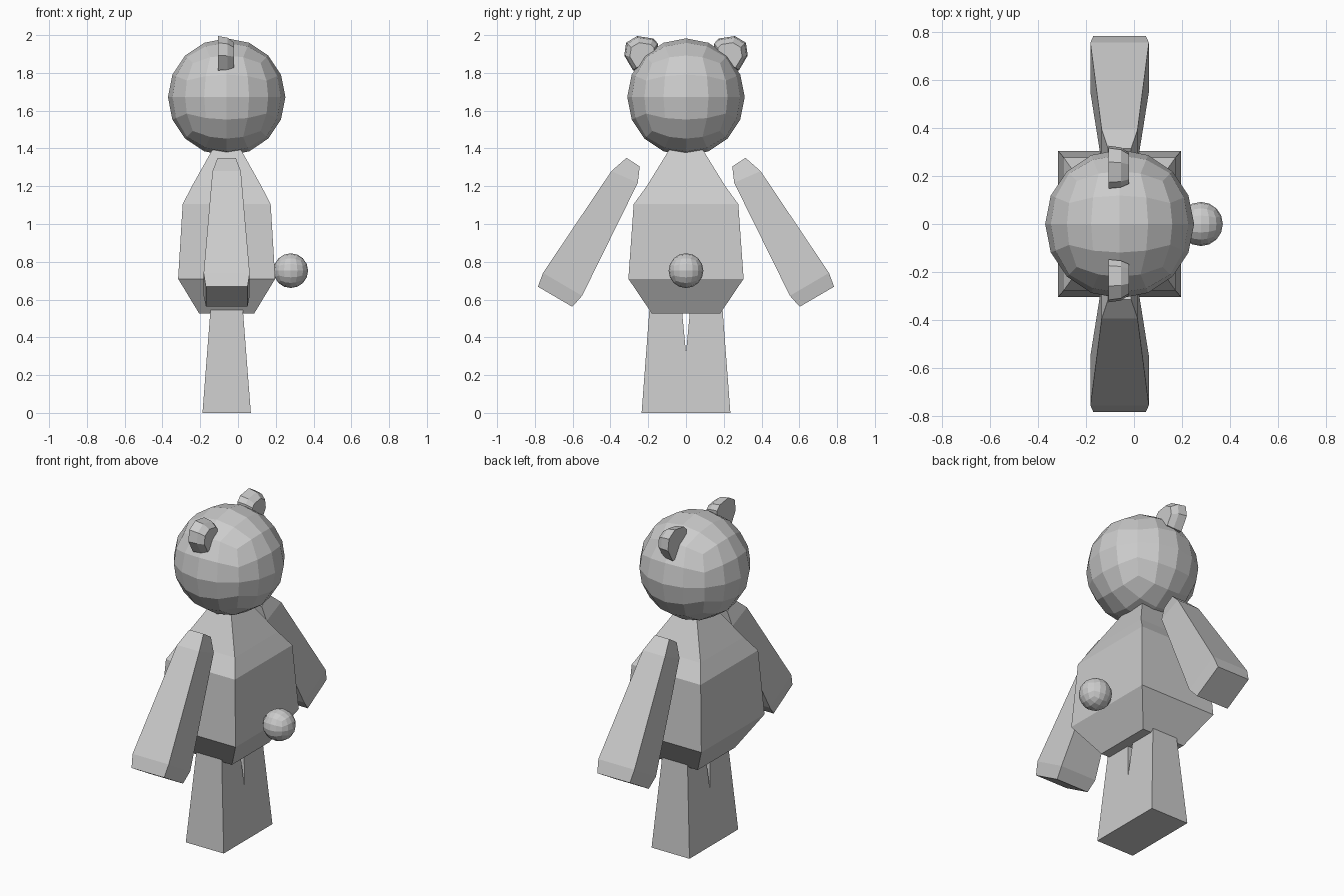
import bpy, bmesh, math
from mathutils import Vector

if "Cube" in bpy.data.objects:
    bpy.data.objects.remove(bpy.data.objects["Cube"])

CX = -0.06  # centre line of the figure, which faces -x

grey = bpy.data.materials.new("plain_grey")
grey.diffuse_color = (0.6, 0.6, 0.6, 1)
grey.use_nodes = True
grey.node_tree.nodes["Principled BSDF"].inputs["Base Color"].default_value = grey.diffuse_color


def finish(name, bm):
    bmesh.ops.recalc_face_normals(bm, faces=bm.faces[:])
    mesh = bpy.data.meshes.new(name)
    bm.to_mesh(mesh)
    bm.free()
    mesh.materials.append(grey)
    obj = bpy.data.objects.new(name, mesh)
    bpy.context.collection.objects.link(obj)
    return obj


def loft(name, rings):
    """Skin a list of equal-length rings and cap both ends."""
    bm = bmesh.new()
    loops = [[bm.verts.new(p) for p in ring] for ring in rings]
    n = len(loops[0])
    for a, b in zip(loops, loops[1:]):
        for i in range(n):
            j = (i + 1) % n
            bm.faces.new((a[i], a[j], b[j], b[i]))
    bm.faces.new(loops[0])
    bm.faces.new(loops[-1])
    return finish(name, bm)


def box_ball(name, centre, radius):
    """Faceted ball made from an evenly subdivided cube."""
    bm = bmesh.new()
    bmesh.ops.create_cube(bm, size=2)
    bmesh.ops.subdivide_edges(bm, edges=bm.edges[:], cuts=3, use_grid_fill=True)
    for v in bm.verts:
        p = Vector([math.tan(c * math.pi / 4) for c in v.co])
        v.co = Vector(centre) + p.normalized() * radius
    return finish(name, bm)


def rect(z, hx, y0, y1):
    return [(CX - hx, y0, z), (CX + hx, y0, z), (CX + hx, y1, z), (CX - hx, y1, z)]


# Head and round tail
box_ball("head", (CX, 0, 1.672), 0.311)
box_ball("tail", (0.279, 0, 0.753), 0.092)

# Body: stacked rectangular sections (height, half depth, half width)
sections = [(0.525, 0.145, 0.18), (0.71, 0.257, 0.305), (1.105, 0.233, 0.277),
            (1.20, 0.184, 0.208), (1.40, 0.072, 0.085)]
loft("body", [rect(z, hx, -hy, hy) for z, hx, hy in sections])

# Arm sections: outer (y, z), inner (y, z), half thickness in x
arm = [((0.315, 1.35), (0.245, 1.305), 0.048),
       ((0.395, 1.28), (0.255, 1.218), 0.075),
       ((0.757, 0.741), (0.550, 0.62), 0.122),
       ((0.784, 0.668), (0.602, 0.562), 0.11)]

# Ear outline in y, z
ear = [(0.28, 1.813), (0.327, 1.892), (0.317, 1.96), (0.259, 1.995),
       (0.174, 1.982), (0.148, 1.955), (0.15, 1.83)]
ey, ez = 0.22, 1.87
# Ear layers: x position and outline scale, from front to back
ear_layers = [(-0.107, 1.0), (-0.055, 0.93), (-0.02, 0.72)]

for side, s in (("left", -1), ("right", 1)):
    # Legs widen to the ground and overlap at the feet
    loft(side + "_leg", [rect(0, 0.128, -0.03 * s, 0.235 * s),
                         rect(0.57, 0.084, 0.024 * s, 0.192 * s)])
    loft(side + "_arm", [[(CX - h, s * o[0], o[1]), (CX + h, s * o[0], o[1]),
                          (CX + h, s * i[0], i[1]), (CX - h, s * i[0], i[1])]
                         for o, i, h in arm])
    loft(side + "_ear", [[(x, s * (ey + (y - ey) * k), ez + (z - ez) * k)
                          for y, z in ear] for x, k in ear_layers])
